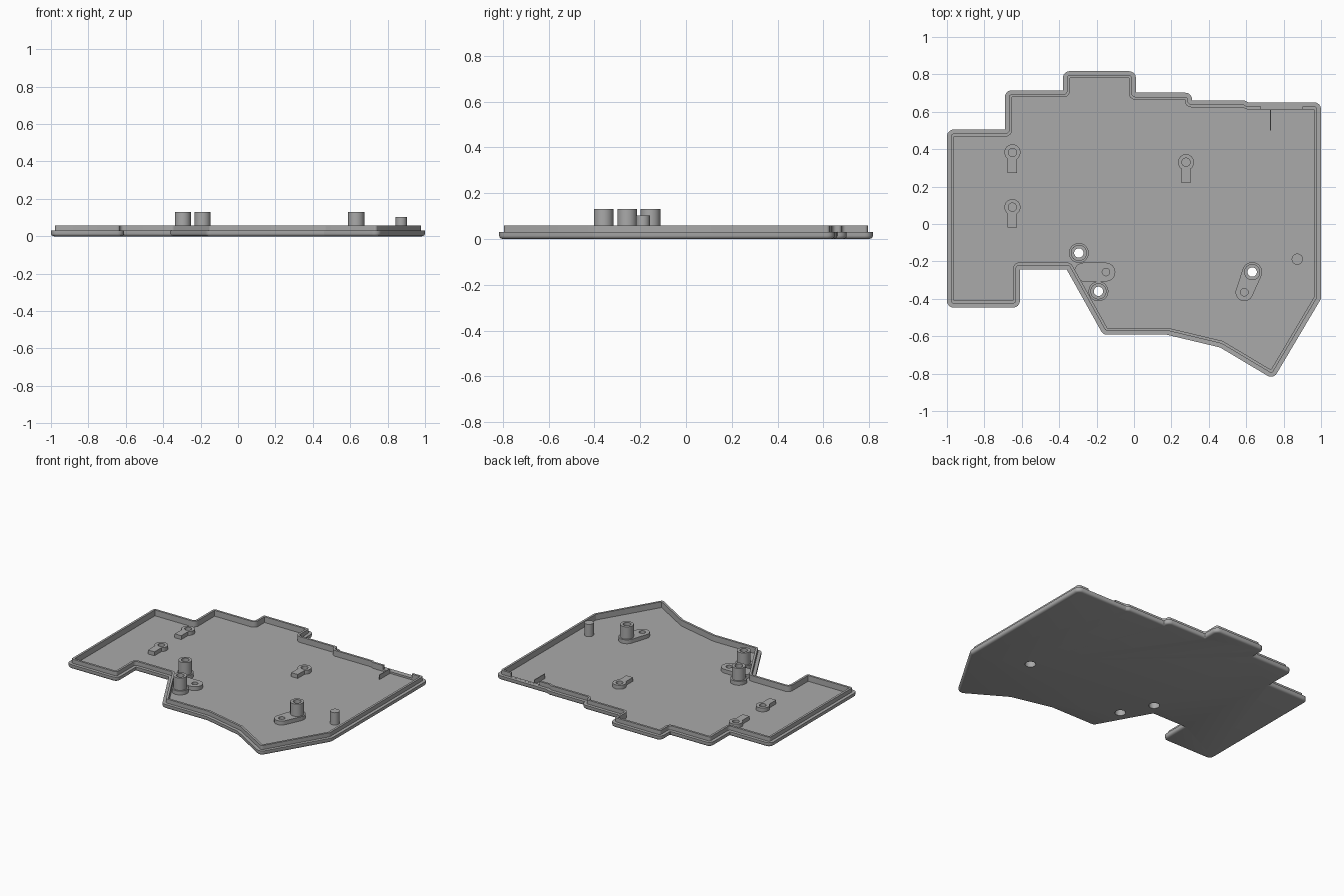
import bpy, bmesh, math
from mathutils import Vector

if "Cube" in bpy.data.objects:
    bpy.data.objects.remove(bpy.data.objects["Cube"])

grey = bpy.data.materials.new("plain grey plastic")
grey.use_nodes = True
grey.diffuse_color = (0.4, 0.4, 0.4, 1)
grey.node_tree.nodes["Principled BSDF"].inputs["Base Color"].default_value = (0.4, 0.4, 0.4, 1)

FLOOR, LEDGE, RIM, PAD, BOSS = 0.018, 0.03, 0.058, 0.045, 0.13


def finish(name, bm):
    bmesh.ops.recalc_face_normals(bm, faces=bm.faces)
    mesh = bpy.data.meshes.new(name)
    bm.to_mesh(mesh)
    bm.free()
    mesh.materials.append(grey)
    obj = bpy.data.objects.new(name, mesh)
    bpy.context.collection.objects.link(obj)
    return obj


def select(obj):
    bpy.ops.object.select_all(action="DESELECT")
    obj.select_set(True)
    bpy.context.view_layer.objects.active = obj


def smooth(obj):
    select(obj)
    bpy.ops.object.shade_smooth_by_angle(angle=math.radians(35))


def hull(name, discs, z0, z1, n=32):
    """Prism around one or more discs (x, y, radius)."""
    bm = bmesh.new()
    for x, y, r in discs:
        for i in range(n):
            a = math.tau * i / n
            for z in (z0, z1):
                bm.verts.new((x + r * math.cos(a), y + r * math.sin(a), z))
    res = bmesh.ops.convex_hull(bm, input=bm.verts)
    bmesh.ops.delete(bm, geom=[v for v in bm.verts if not v.link_faces], context="VERTS")
    bmesh.ops.dissolve_limit(bm, angle_limit=0.01, verts=bm.verts, edges=bm.edges)
    return finish(name, bm)


def box(name, x0, x1, y0, y1, z0, z1):
    bm = bmesh.new()
    bmesh.ops.create_cube(bm, size=1)
    for v in bm.verts:
        v.co = ((x0 + x1) / 2 + v.co.x * (x1 - x0), (y0 + y1) / 2 + v.co.y * (y1 - y0),
                (z0 + z1) / 2 + v.co.z * (z1 - z0))
    return finish(name, bm)


def cut(obj, cutter):
    mod = obj.modifiers.new("cut", "BOOLEAN")
    mod.operation, mod.solver, mod.object = "DIFFERENCE", "EXACT", cutter
    select(obj)
    bpy.ops.object.modifier_apply(modifier=mod.name)
    bpy.data.objects.remove(cutter)


def lathe(name, x, y, profile, n=32):
    """Closed ring profile of (radius, z) turned around a vertical axis."""
    bm = bmesh.new()
    rings = [[bm.verts.new((x + r * math.cos(math.tau * i / n), y + r * math.sin(math.tau * i / n), z))
              for i in range(n)] for r, z in profile]
    for a, b in zip(rings, rings[1:] + rings[:1]):
        for i in range(n):
            j = (i + 1) % n
            bm.faces.new((a[i], a[j], b[j], b[i]))
    return finish(name, bm)


# Case outline, clockwise from the left back corner
OUTLINE = [Vector(p) for p in (
    (-1, 0.505), (-0.69, 0.505), (-0.69, 0.715), (-0.38, 0.715), (-0.38, 0.817), (0.01, 0.817),
    (0.01, 0.702), (0.31, 0.702), (0.31, 0.661), (0.59, 0.661), (0.61, 0.65), (1, 0.65),
    (1, -0.4), (0.745, -0.83), (0.46, -0.66), (0.175, -0.592), (-0.165, -0.592),
    (-0.36, -0.243), (-0.61, -0.243), (-0.61, -0.447), (-1, -0.447))]


def inset_outline(d, steps=6):
    """Outline moved inward by d, with convex corners rounded and concave radii growing."""
    pts, count = [], len(OUTLINE)
    for i, p in enumerate(OUTLINE):
        u = (p - OUTLINE[i - 1]).normalized()
        w = (OUTLINE[(i + 1) % count] - p).normalized()
        nu, nw = Vector((u.y, -u.x)), Vector((w.y, -w.x))
        corner = p + (nu + nw) * d / (1 + nu.dot(nw))
        turn = u.x * w.y - u.y * w.x
        r = max(0.036 - d, 0.001) if turn < 0 else max(0.9 * d, 0.001)
        t = r * math.tan(u.angle(w) / 2)
        side = 1 if turn < 0 else -1
        centre = corner - u * t + nu * r * side
        sweep = u.angle(w)
        for k in range(steps + 1):
            a = -side * sweep * k / steps
            v = -nu * side * r
            pts.append(centre + Vector((v.x * math.cos(a) - v.y * math.sin(a),
                                        v.x * math.sin(a) + v.y * math.cos(a))))
    return pts


# Tray: rounded underside, outer ledge, raised lip and recessed floor
bm = bmesh.new()
SECTION = ((0.016, 0), (0.008, 0.002), (0.002, 0.007), (0, 0.014), (0, LEDGE), (0.022, LEDGE),
           (0.022, RIM), (0.037, RIM), (0.037, FLOOR))
rings = [[bm.verts.new((p.x, p.y, z)) for p in inset_outline(d)] for d, z in SECTION]
for a, b in zip(rings, rings[1:]):
    for i in range(len(a)):
        j = (i + 1) % len(a)
        bm.faces.new((a[i], a[j], b[j], b[i]))
bm.faces.new(rings[0])
bm.faces.new(rings[-1])
tray = finish("case_tray", bm)

# Connector opening in the back lip
cut(tray, box("opening_cutter", 0.68, 0.9, 0.56, 0.72, LEDGE + 0.0005, 0.1))

# Screw bosses with countersunk through holes
BOSSES = ((-0.295, -0.155), (-0.19, -0.36), (0.632, -0.257))
for i, (x, y) in enumerate(BOSSES):
    cut(tray, hull("hole_cutter", [(x, y, 0.034)], -0.1, 0.1))
    smooth(lathe(f"screw_boss_{i + 1}", x, y, (
        (0.043, FLOOR - 0.004), (0.043, BOSS), (0.025, BOSS), (0.025, 0.05),
        (0.034, 0.05), (0.034, FLOOR - 0.004))))
    smooth(lathe(f"boss_collar_{i + 1}", x, y, (
        (0.053, FLOOR - 0.004), (0.053, PAD), (0.04, PAD), (0.04, FLOOR - 0.004))))
smooth(tray)

# Support arms beside the bosses, each with a locating hole
for name, far, near, boss in (("centre_arm", (-0.15, -0.257, 0.05), (-0.27, -0.257, 0.05), None),
                              ("right_arm", (0.59, -0.365, 0.047), (0.632, -0.257, 0.053), BOSSES[2])):
    arm = hull(name, [far, near], FLOOR - 0.004, PAD)
    cut(arm, hull("hole_cutter", [(far[0], far[1], 0.02)], FLOOR, 0.1))
    if boss:
        cut(arm, hull("hole_cutter", [(*boss, 0.04)], -0.1, 0.1))
    smooth(arm)

# Keyhole-shaped supports
for i, (x, y) in enumerate(((-0.65, 0.383), (-0.65, 0.09), (0.278, 0.33))):
    smooth(lathe(f"support_ring_{i + 1}", x, y, (
        (0.043, FLOOR - 0.004), (0.043, PAD), (0.022, PAD), (0.022, FLOOR - 0.004))))
    box(f"support_tail_{i + 1}", x - 0.025, x + 0.025, y - 0.11, y - 0.03, FLOOR - 0.004, PAD)

# Plain pin
smooth(hull("locating_pin", [(0.873, -0.188, 0.03)], FLOOR - 0.004, 0.103))

# Thin guide fin behind the connector opening
box("guide_fin", 0.728, 0.733, 0.5, 0.613, FLOOR - 0.004, 0.05)
